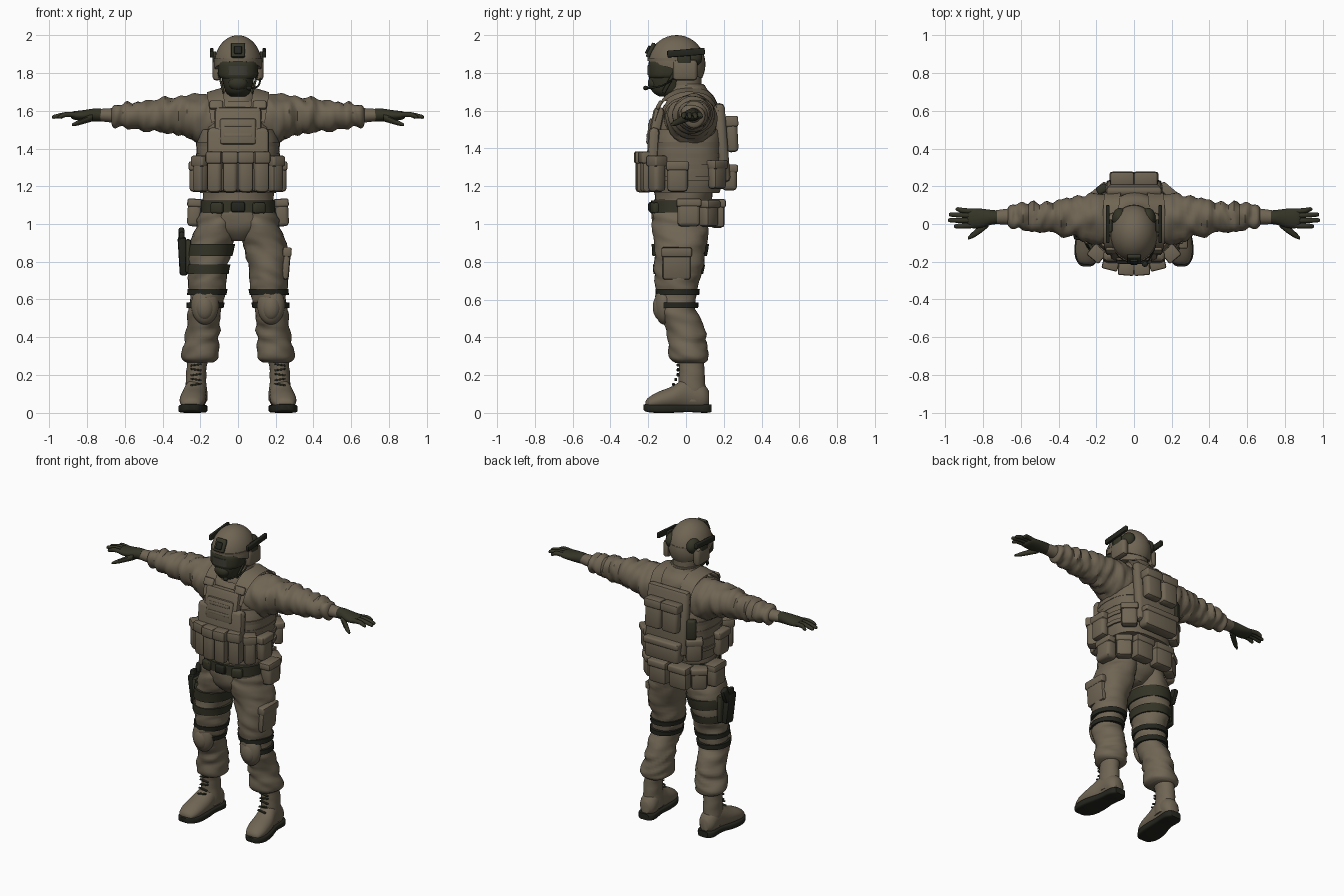
import bpy, bmesh, math
from mathutils import Vector, Matrix, Euler, noise

default_cube = bpy.data.objects.get("Cube")
if default_cube:
    bpy.data.objects.remove(default_cube, do_unlink=True)


def material(name, red, green, blue):
    mat = bpy.data.materials.new(name)
    mat.use_nodes = True
    colour = (red, green, blue, 1)
    mat.diffuse_color = colour
    shader = next(n for n in mat.node_tree.nodes if n.type == 'BSDF_PRINCIPLED')
    shader.inputs["Base Color"].default_value = colour
    shader.inputs["Roughness"].default_value = .9
    return mat


khaki = material("khaki cloth", .16, .13, .088)
dark = material("dark olive", .034, .034, .02)
black = material("near black", .018, .018, .013)
lens = material("smoked lens", .05, .048, .036)


def finish(bm, name, mat, pair=False):
    """Turn a bmesh into one object, or into a mirrored left and right pair."""
    bmesh.ops.recalc_face_normals(bm, faces=bm.faces[:])
    for prefix in (("left_", "right_") if pair else ("",)):
        if prefix == "right_":
            bmesh.ops.scale(bm, vec=(-1, 1, 1), verts=bm.verts[:])
            bmesh.ops.reverse_faces(bm, faces=bm.faces[:])
        mesh = bpy.data.meshes.new(prefix + name)
        bm.to_mesh(mesh)
        mesh.materials.append(mat)
        mesh.shade_smooth()
        mesh.set_sharp_from_angle(angle=math.radians(45))
        bpy.context.collection.objects.link(bpy.data.objects.new(prefix + name, mesh))
    bm.free()


def smooth_rows(rows, steps):
    rows = [Vector(r) for r in rows]
    last = len(rows) - 1
    result = []
    for i in range(last):
        a, b, c, d = rows[max(i - 1, 0)], rows[i], rows[i + 1], rows[min(i + 2, last)]
        for k in range(steps):
            t = k / steps
            result.append(b + (c - a) * (t / 2) + (a * 2 - b * 5 + c * 4 - d) * (t * t / 2)
                          + (b * 3 - a - c * 3 + d) * (t ** 3 / 2))
    return result + [rows[last]]


def loft(name, rows, axis, mat, pair=False, power=2, sides=28, steps=4, folds=0):
    """Rows are centre x, y, z and two radii of a rounded ring across the axis."""
    first, second = {"x": (1, 2), "y": (0, 2), "z": (0, 1)}[axis]
    bm = bmesh.new()
    rings = []
    for row in smooth_rows(rows, steps):
        ring = []
        for k in range(sides):
            angle = math.tau * k / sides
            c, s = math.cos(angle), math.sin(angle)
            offset = Vector((0, 0, 0))
            offset[first] = row[3] * math.copysign(abs(c) ** (2 / power), c)
            offset[second] = row[4] * math.copysign(abs(s) ** (2 / power), s)
            point = Vector(row[:3]) + offset
            if folds:
                probe = point * 9
                probe["xyz".index(axis)] *= 3
                probe.z += point.x * 8 + point.y * 6
                point += offset.normalized() * folds * noise.noise(probe)
            ring.append(bm.verts.new(point))
        rings.append(ring)
    for low, high in zip(rings, rings[1:]):
        for k in range(sides):
            j = (k + 1) % sides
            bm.faces.new((low[k], low[j], high[j], high[k]))
    bm.faces.new(rings[0])
    bm.faces.new(rings[-1])
    finish(bm, name, mat, pair)


def box(name, centre, size, mat, turn=(0, 0, 0), pair=False, bevel=.012):
    bm = bmesh.new()
    bmesh.ops.create_cube(bm, size=1, matrix=Matrix.LocRotScale(
        Vector(centre), Euler(turn), Vector(size)))
    bmesh.ops.bevel(bm, geom=bm.edges[:], offset=min(bevel, min(size) * .4),
                    segments=2, profile=.5, affect='EDGES', clamp_overlap=True)
    finish(bm, name, mat, pair)


def pouch(name, centre, size, turn=(0, 0, 0), pair=False, mat=khaki):
    """Rounded bag with a slightly larger lid."""
    box(name, centre, size, mat, turn, pair, .02)
    lift = Euler(turn).to_matrix() @ Vector((0, 0, size[2] * .36))
    lid = (size[0] + .008, size[1] + .012, size[2] * .3)
    box(name + "_lid", Vector(centre) + lift, lid, mat, turn, pair, .01)


def ball(name, centre, radii, mat, pair=False, cut=None):
    bm = bmesh.new()
    bmesh.ops.create_uvsphere(bm, u_segments=32, v_segments=20, radius=1,
                              matrix=Matrix.LocRotScale(Vector(centre), None, Vector(radii)))
    if cut:
        bmesh.ops.bisect_plane(bm, geom=bm.verts[:] + bm.edges[:] + bm.faces[:],
                               plane_co=cut[0], plane_no=cut[1], clear_inner=True)
        bmesh.ops.holes_fill(bm, edges=[e for e in bm.edges if e.is_boundary])
    finish(bm, name, mat, pair)


# Shirt, hips and sleeves
loft("shirt", [(0, -.02, 1.05, .185, .15), (0, -.01, 1.16, .185, .155), (0, 0, 1.3, .2, .17),
               (0, .01, 1.48, .2, .175), (0, .02, 1.6, .19, .15), (0, .03, 1.67, .15, .12),
               (0, .02, 1.71, .1, .095), (0, .01, 1.74, .08, .08)], "z", khaki, folds=.012)
loft("hips", [(0, -.03, .91, .06, .09), (0, -.03, .98, .18, .145), (0, -.03, 1.06, .19, .152),
              (0, -.02, 1.13, .185, .15)], "z", khaki, folds=.008)
loft("sleeve", [(.1, .02, 1.55, .13, .12), (.2, .03, 1.555, .138, .128), (.3, .035, 1.572, .11, .104),
                (.4, .035, 1.575, .09, .09), (.5, .04, 1.575, .075, .078), (.6, .042, 1.575, .066, .066),
                (.655, .04, 1.575, .06, .058), (.67, .04, 1.575, .045, .042)],
     "x", khaki, True, steps=7, folds=.022)
loft("wrist", [(.65, .04, 1.575, .044, .04), (.76, .035, 1.578, .034, .03)], "x", khaki, True)

# Gloves
loft("glove", [(.725, .036, 1.578, .036, .034), (.76, .035, 1.578, .04, .034), (.82, .03, 1.575, .052, .028),
               (.87, .03, 1.575, .05, .022), (.885, .03, 1.575, .03, .012)], "x", dark, True)
for finger, (root, tip, reach) in {"index": (-.008, -.012, .955), "middle": (.018, .02, .985),
                                   "ring": (.044, .05, .98), "little": (.066, .078, .945)}.items():
    loft(finger + "_finger", [(.85, root, 1.577, .014, .014), (.91, (root + tip) / 2, 1.58, .014, .014),
                              (reach - .01, tip, 1.568, .011, .011), (reach, tip, 1.566, .004, .004)],
         "x", dark, True, sides=10)
loft("thumb", [(.77, .01, 1.565, .025, .022), (.81, -.025, 1.55, .022, .018), (.85, -.055, 1.535, .018, .014),
               (.88, -.075, 1.525, .008, .007)], "x", dark, True, sides=10)

# Trouser legs
leg = [(.1, -.03, 1.06, .1, .145), (.115, -.03, .98, .11, .15), (.143, -.03, .88, .116, .142),
       (.162, -.04, .75, .105, .125), (.162, -.045, .65, .097, .108), (.176, -.045, .55, .089, .1),
       (.185, -.005, .45, .088, .1), (.193, .008, .36, .092, .102), (.2, .015, .29, .096, .104),
       (.205, .02, .265, .07, .08)]
loft("trouser_leg", leg, "z", khaki, True, steps=6, folds=.016)


def leg_at(height, grow):
    for a, b in zip(leg, leg[1:]):
        if a[2] >= height >= b[2]:
            row = Vector(a).lerp(Vector(b), (a[2] - height) / (a[2] - b[2]))
            return (row[0], row[1], row[2], row[3] + grow, row[4] + grow)


def strap_rows(low, high, side=1):
    rows = [leg_at(z, .009) for z in (low, (low + high) / 2, high)]
    return [(r[0] * side,) + r[1:] for r in rows]


for number, height in enumerate((.555, .625)):
    loft("knee_strap_%d" % number, strap_rows(height, height + .03), "z", black, True)
for number, (low, high) in enumerate(((.735, .785), (.83, .895))):
    loft("right_thigh_strap_%d" % number, strap_rows(low, high, -1), "z", dark)
ball("knee_pad", (.175, -.115, .57), (.073, .052, .103), khaki, True)
ball("knee_cap", (.176, -.13, .56), (.052, .046, .072), khaki, True)
pouch("left_cargo_pocket", (.255, -.05, .79), (.04, .15, .17), (0, .08, 0))

# Holster on the right thigh
box("holster_platform", (-.264, -.03, .83), (.03, .13, .18), dark)
box("holster_shell", (-.292, -.035, .83), (.045, .08, .2), black, (.1, -.06, 0))
box("pistol_grip", (-.3, .01, .93), (.032, .05, .1), black, (-.4, 0, 0))
box("pistol_slide", (-.298, -.045, .93), (.03, .05, .06), black)

# Boots
loft("boot_shaft", [(.22, .03, .06, .058, .075), (.22, .03, .14, .055, .072), (.22, .03, .22, .053, .067),
                    (.215, .025, .3, .055, .068)], "z", khaki, True, folds=.006)
loft("boot_foot", [(.22, .122, .075, .03, .04), (.22, .09, .085, .055, .07), (.225, .01, .1, .058, .088),
                   (.236, -.07, .08, .068, .062), (.243, -.15, .063, .066, .047),
                   (.247, -.2, .05, .048, .03), (.248, -.214, .045, .02, .015)], "y", khaki, True)
loft("boot_sole", [(.22, .134, .024, .035, .02), (.22, .1, .022, .058, .022), (.226, .01, .024, .058, .02),
                   (.238, -.08, .022, .072, .022), (.245, -.16, .022, .07, .022),
                   (.25, -.21, .026, .045, .02), (.25, -.225, .03, .02, .014)],
     "y", black, True, power=5)
for number in range(5):
    box("boot_lace_%d" % number, (.222, -.042 - .012 * max(0, 2 - number), .15 + .026 * number),
        (.06, .014, .009), dark, (0, .15 * (-1) ** number, 0), True, .003)

# Plate carrier
loft("vest_wrap", [(0, .005, 1.165, .2, .175), (0, .01, 1.25, .215, .185), (0, .01, 1.42, .22, .19),
                   (0, .015, 1.5, .205, .182)], "z", khaki, power=2.6, folds=.006)
for number in range(4):
    height = 1.23 + .06 * number
    loft("vest_webbing_%d" % number, [(0, .01, height, .222, .193), (0, .01, height + .024, .224, .194)],
         "z", khaki, power=2.6, steps=1)
box("front_plate_lower", (0, -.178, 1.34), (.33, .06, .34), khaki, (-.06, 0, 0), bevel=.025)
box("front_plate_upper", (0, -.158, 1.52), (.25, .06, .2), khaki, (-.2, 0, 0), bevel=.025)
box("chest_panel", (0, -.188, 1.49), (.19, .03, .14), khaki, (-.14, 0, 0))
for number, height in enumerate((1.47, 1.525)):
    box("chest_webbing_%d" % number, (0, -.203 + number * .008, height), (.15, .012, .02),
        khaki, (-.14, 0, 0), bevel=.004)
box("back_plate", (0, .19, 1.43), (.3, .06, .42), khaki, (.08, 0, 0), bevel=.025)

# Shoulder straps, swept over each shoulder
bm = bmesh.new()
edges = []
for point in smooth_rows([(.1, -.165, 1.55), (.115, -.125, 1.65), (.122, -.05, 1.7), (.122, .04, 1.71),
                          (.118, .13, 1.68), (.105, .19, 1.57)], 4):
    edges.append([bm.verts.new(point + Vector((x, 0, -x * .3))) for x in (-.042, .042)])
for a, b in zip(edges, edges[1:]):
    bm.faces.new((a[0], a[1], b[1], b[0]))
bmesh.ops.solidify(bm, geom=bm.faces[:], thickness=.024)
finish(bm, "shoulder_strap", khaki, True)
box("strap_buckle", (.115, -.142, 1.63), (.07, .022, .05), khaki, (-.5, 0, 0), True)

# Magazine pouches around the front, utility pouches at sides and back
for number in range(4):
    place = number - 1.5
    pouch("magazine_pouch_%d" % number, (.082 * place, -.24 + .014 * place ** 2, 1.275),
          (.078, .06, .215), (0, 0, place * .16))
pouch("front_side_pouch", (.195, -.155, 1.265), (.075, .07, .19), (0, 0, .7), True)
pouch("side_pouch", (.23, -.045, 1.25), (.055, .11, .16), pair=True)
pouch("back_upper_pouch", (.062, .243, 1.475), (.115, .062, .19), (.05, 0, 0), True)
pouch("back_lower_pouch", (0, .23, 1.245), (.25, .08, .135))
pouch("back_corner_pouch", (.175, .165, 1.26), (.1, .06, .15), (0, 0, -.7 + math.pi), True)
box("radio", (-.17, .185, 1.4), (.06, .045, .13), dark, (0, 0, .5))

# Belt
loft("belt", [(0, -.02, 1.06, .2, .165), (0, -.02, 1.125, .198, .165)], "z", dark, power=2.3)
box("belt_buckle", (0, -.185, 1.09), (.075, .03, .055), black)
box("belt_clip", (.11, -.165, 1.085), (.07, .04, .06), dark, (0, 0, .35), True)
pouch("belt_side_pouch", (.23, .015, 1.06), (.075, .12, .145), (0, -.05, 0), True)
pouch("belt_corner_pouch", (.18, .12, 1.055), (.1, .07, .14), (0, 0, .9 + math.pi / 2), True)
pouch("belt_back_pouch", (.075, .165, 1.055), (.13, .08, .15), pair=True)

# Neck, masked face and goggles
loft("neck", [(0, .01, 1.64, .09, .09), (0, -.005, 1.72, .083, .088), (0, -.02, 1.84, .085, .1)],
     "z", khaki, folds=.006)
loft("collar", [(0, -.005, 1.65, .105, .115), (0, 0, 1.7, .098, .1), (0, .005, 1.735, .088, .09)],
     "z", khaki, folds=.014)
loft("face_mask", [(0, -.08, 1.675, .04, .06), (0, -.09, 1.7, .065, .088), (0, -.095, 1.75, .08, .1),
                   (0, -.09, 1.81, .092, .1), (0, -.08, 1.89, .1, .1)], "z", dark)
ball("mask_filter", (0, -.17, 1.745), (.05, .032, .038), dark)
loft("goggle_frame", [(0, -.1, 1.772, .092, .095), (0, -.1, 1.79, .104, .1), (0, -.1, 1.84, .106, .1),
                      (0, -.1, 1.86, .1, .095)], "z", dark, power=2.5)
loft("goggle_lens", [(0, -.115, 1.79, .085, .089), (0, -.115, 1.838, .087, .089)], "z", lens, power=2.5)

# Helmet with ear covers, side rails and front mount
ball("helmet_shell", (0, -.05, 1.845), (.126, .153, .155), khaki,
     cut=((0, -.05, 1.815), (0, .32, 1)))
loft("helmet_brim", [(0, -.052, 1.862, .126, .153), (0, -.052, 1.878, .126, .153)], "z", khaki, steps=1)
box("ear_cover", (.112, -.005, 1.815), (.045, .13, .11), khaki, pair=True, bevel=.02)
box("chin_strap", (.09, -.09, 1.75), (.012, .02, .13), dark, (-.5, .25, 0), True, .004)
box("side_rail", (.139, 0, 1.907), (.02, .2, .036), black, (.08, 0, 0), True, .006)
box("rail_mount", (.125, -.01, 1.88), (.02, .07, .07), dark, pair=True)
box("front_mount", (0, -.186, 1.92), (.075, .022, .085), dark, (-.45, 0, 0))
box("front_mount_block", (0, -.2, 1.922), (.04, .018, .045), black, (-.45, 0, 0), bevel=.005)
ball("rear_patch", (.075, .03, 1.88), (.04, .055, .05), dark, True)

# Microphone on a boom from the left ear
loft("microphone_boom", [(.12, -.05, 1.78, .005, .005), (.11, -.12, 1.735, .005, .005),
                         (.085, -.18, 1.722, .005, .005), (.06, -.21, 1.72, .005, .005)],
     "y", black, sides=8)
ball("microphone", (.058, -.213, 1.72), (.016, .014, .012), black)
